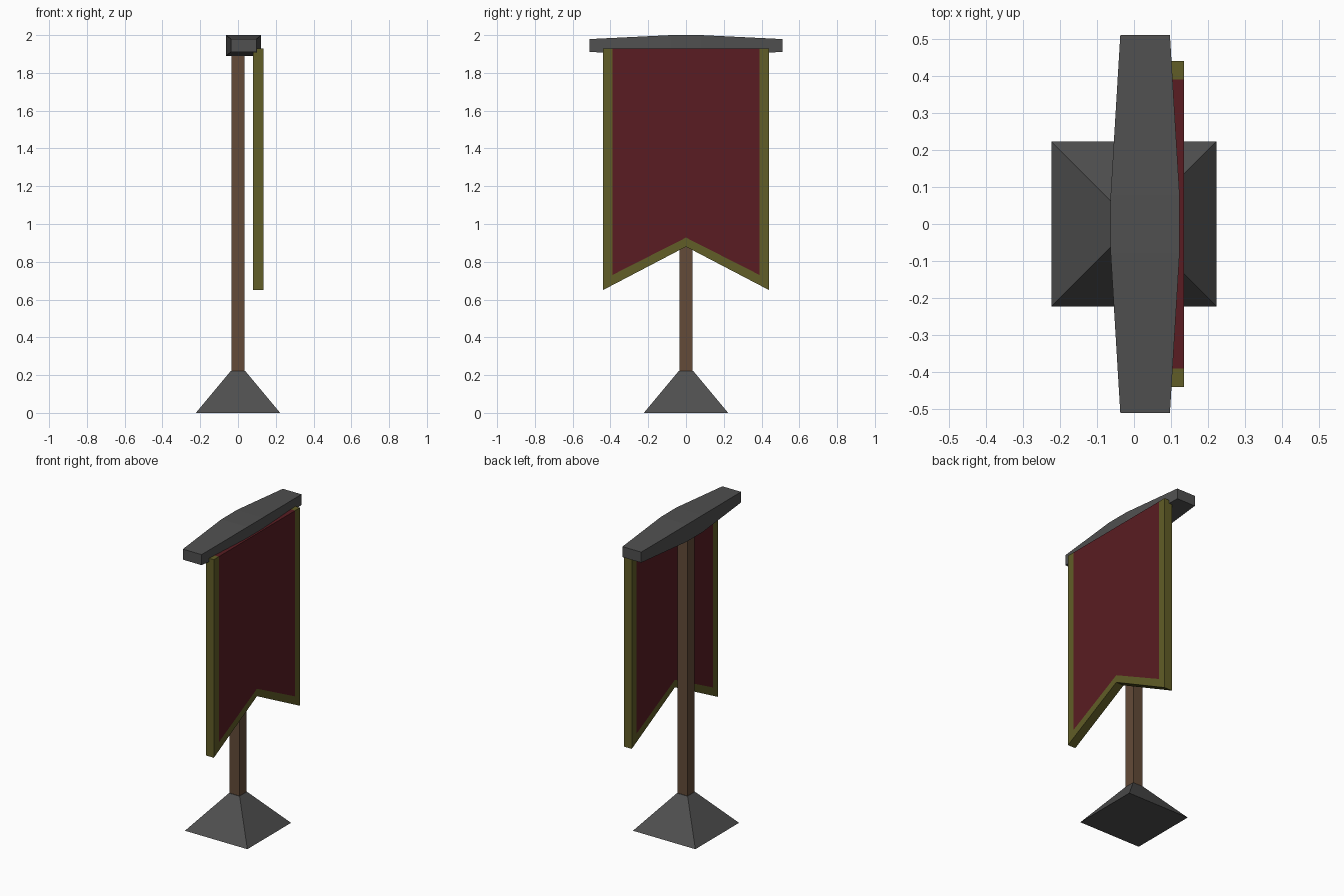
import bpy, bmesh

if "Cube" in bpy.data.objects:
    bpy.data.objects.remove(bpy.data.objects["Cube"])


def material(name, rgb):
    m = bpy.data.materials.new(name)
    m.diffuse_color = (*rgb, 1)
    m.use_nodes = True
    m.node_tree.nodes["Principled BSDF"].inputs["Base Color"].default_value = m.diffuse_color
    return m


GREY = material("dark_stone", (0.08, 0.08, 0.08))
WOOD = material("wood", (0.125, 0.07, 0.04))
RED = material("red_cloth", (0.1, 0.012, 0.016))
GOLD = material("gold_trim", (0.12, 0.11, 0.02))


def add_object(name, mesh, mats):
    ob = bpy.data.objects.new(name, mesh)
    bpy.context.collection.objects.link(ob)
    for m in mats:
        mesh.materials.append(m)
    return ob


def loft(name, sections, place, mat):
    """Solid through rectangles (position, half width, half height) along one axis."""
    bm = bmesh.new()
    rings = [[bm.verts.new(place(t, sx * a, sy * b))
              for sx, sy in ((-1, -1), (1, -1), (1, 1), (-1, 1))]
             for t, a, b in sections]
    for r, s in zip(rings, rings[1:]):
        for i in range(4):
            j = (i + 1) % 4
            bm.faces.new((r[i], r[j], s[j], s[i]))
    bm.faces.new(rings[0])
    bm.faces.new(rings[-1])
    bmesh.ops.recalc_face_normals(bm, faces=bm.faces)
    mesh = bpy.data.meshes.new(name)
    bm.to_mesh(mesh)
    bm.free()
    return add_object(name, mesh, [mat])


def upright(t, a, b):
    return (a, b, t)


def crosswise(t, a, b):
    return (0.03 + a, t, 1.945 + b)


# Pyramid foot and square pole
loft("base", [(0, 0.223, 0.223), (0.222, 0.038, 0.038)], upright, GREY)
loft("pole", [(0.21, 0.035, 0.035), (1.92, 0.035, 0.035)], upright, WOOD)

# Tapered crossbar, thickest in the middle
loft("crossbar", [(-0.51, 0.067, 0.034), (-0.08, 0.093, 0.055),
                  (0.08, 0.093, 0.055), (0.51, 0.067, 0.034)], crosswise, GREY)

# Swallow-tailed banner: half outline, mirrored and thickened
top = 1.93
points = [(0.44, 0.65), (0.39, 0.73), (0.39, top), (0.44, top),
          (0, 0.88), (0, 0.928), (0, top)]
faces = [(0, 3, 2, 1), (0, 1, 5, 4), (1, 2, 6, 5)]
mesh = bpy.data.meshes.new("banner")
mesh.from_pydata([(0.1075, y, z) for y, z in points], [], faces)
banner = add_object("banner", mesh, [GOLD, RED])
mesh.polygons[2].material_index = 1
mirror = banner.modifiers.new("mirror", "MIRROR")
mirror.use_axis = (False, True, False)
mirror.use_clip = True
solid = banner.modifiers.new("thickness", "SOLIDIFY")
solid.thickness = 0.056
solid.offset = 0
